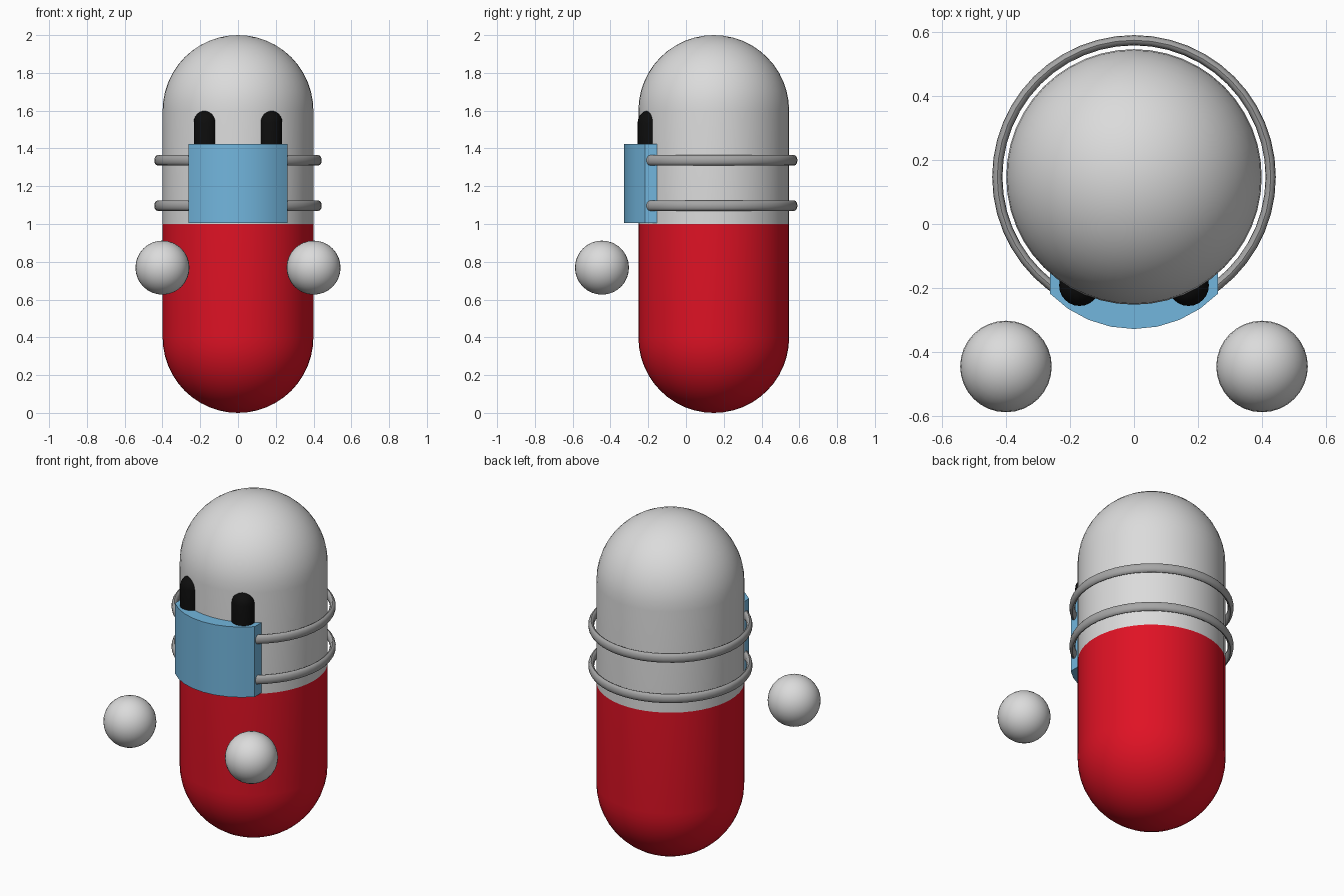
import bpy, bmesh, math

if "Cube" in bpy.data.objects:
    bpy.data.objects.remove(bpy.data.objects["Cube"])

CY = 0.147   # y of the body axis
R = 0.399    # body radius


def material(name, rgb):
    m = bpy.data.materials.new(name)
    m.diffuse_color = (*rgb, 1)
    m.use_nodes = True
    m.node_tree.nodes["Principled BSDF"].inputs["Base Color"].default_value = m.diffuse_color
    return m


GREY = material("light_grey", (0.71, 0.71, 0.71))
RED = material("red", (0.74, 0.006, 0.018))
BLUE = material("mask_blue", (0.17, 0.47, 0.73))
BLACK = material("black", (0.004, 0.004, 0.004))
STRAP = material("strap_grey", (0.38, 0.38, 0.38))


def finish(name, bm, mats, angle=40):
    bmesh.ops.remove_doubles(bm, verts=bm.verts, dist=1e-5)
    bmesh.ops.recalc_face_normals(bm, faces=bm.faces)
    me = bpy.data.meshes.new(name)
    bm.to_mesh(me)
    bm.free()
    for m in mats:
        me.materials.append(m)
    ob = bpy.data.objects.new(name, me)
    bpy.context.collection.objects.link(ob)
    bpy.ops.object.select_all(action='DESELECT')
    ob.select_set(True)
    bpy.context.view_layer.objects.active = ob
    bpy.ops.object.shade_smooth_by_angle(angle=math.radians(angle))
    return ob


def lathe(name, profile, centre, mats, steps, closed=False):
    """Spin an (r, z) profile about a vertical axis at centre."""
    bm = bmesh.new()
    vs = [bm.verts.new((r, 0, z)) for r, z in profile]
    es = [bm.edges.new(p) for p in zip(vs, vs[1:])]
    if closed:
        es.append(bm.edges.new((vs[-1], vs[0])))
    bmesh.ops.spin(bm, geom=vs + es, cent=(0, 0, 0), axis=(0, 0, 1),
                   angle=math.tau, steps=steps)
    bmesh.ops.translate(bm, verts=bm.verts, vec=centre)
    return finish(name, bm, mats)


def capsule(r, z0, z1, n, middle=()):
    """Half outline of an upright capsule from z0 to z1."""
    arc = [i * math.pi / 2 / n for i in range(n + 1)]
    low = [(r * math.sin(a), z0 + r - r * math.cos(a)) for a in arc]
    top = [(r * math.cos(a), z1 - r + r * math.sin(a)) for a in arc]
    return low + [(r, z) for z in middle] + top


# Capsule body: red below half height, grey above
body = lathe("body", capsule(R, 0, 2, 12, [1.0]), (0, CY, 0), [GREY, RED], 48)
for f in body.data.polygons:
    f.material_index = 1 if f.center.z < 1.0 else 0

# Two flattened mask straps
for name, z in (("lower_strap", 1.097), ("upper_strap", 1.337)):
    section = [(0.427 + 0.016 * math.cos(i * math.tau / 12),
                0.027 * math.sin(i * math.tau / 12)) for i in range(12)]
    lathe(name, section, (0, CY, z), [STRAP], 48, closed=True)

# Face mask: bowed front, flat sides, back edge against the body
bm = bmesh.new()
half, bow = 0.262, 0.11
rad = (half ** 2 + bow ** 2) / (2 * bow)
a0 = math.asin(half / rad)
outline = [(half, -0.15), (-half, -0.15)]
for i in range(9):
    a = -a0 + 2 * a0 * i / 8
    outline.append((rad * math.sin(a), -0.328 + rad - rad * math.cos(a)))
face = bm.faces.new([bm.verts.new((x, y, 1.005)) for x, y in outline])
ext = bmesh.ops.extrude_face_region(bm, geom=[face])
bmesh.ops.translate(bm, vec=(0, 0, 0.418),
                    verts=[v for v in ext["geom"] if isinstance(v, bmesh.types.BMVert)])
if not face.is_valid or len(bm.faces) < len(outline) + 2:
    bm.faces.new([v for v in bm.verts if v.co.z < 1.1])
finish("face_mask", bm, [BLUE])

# Eyes and floating hands, mirrored left and right
for side, s in (("left", 1), ("right", -1)):
    lathe(side + "_eye", capsule(0.064, 1.3, 1.602, 6),
          (s * 0.17, -0.192, 0), [BLACK], 24)
    bm = bmesh.new()
    bmesh.ops.create_uvsphere(bm, u_segments=32, v_segments=16, radius=0.143)
    bmesh.ops.translate(bm, verts=bm.verts, vec=(s * 0.4, -0.445, 0.769))
    finish(side + "_hand", bm, [GREY])
